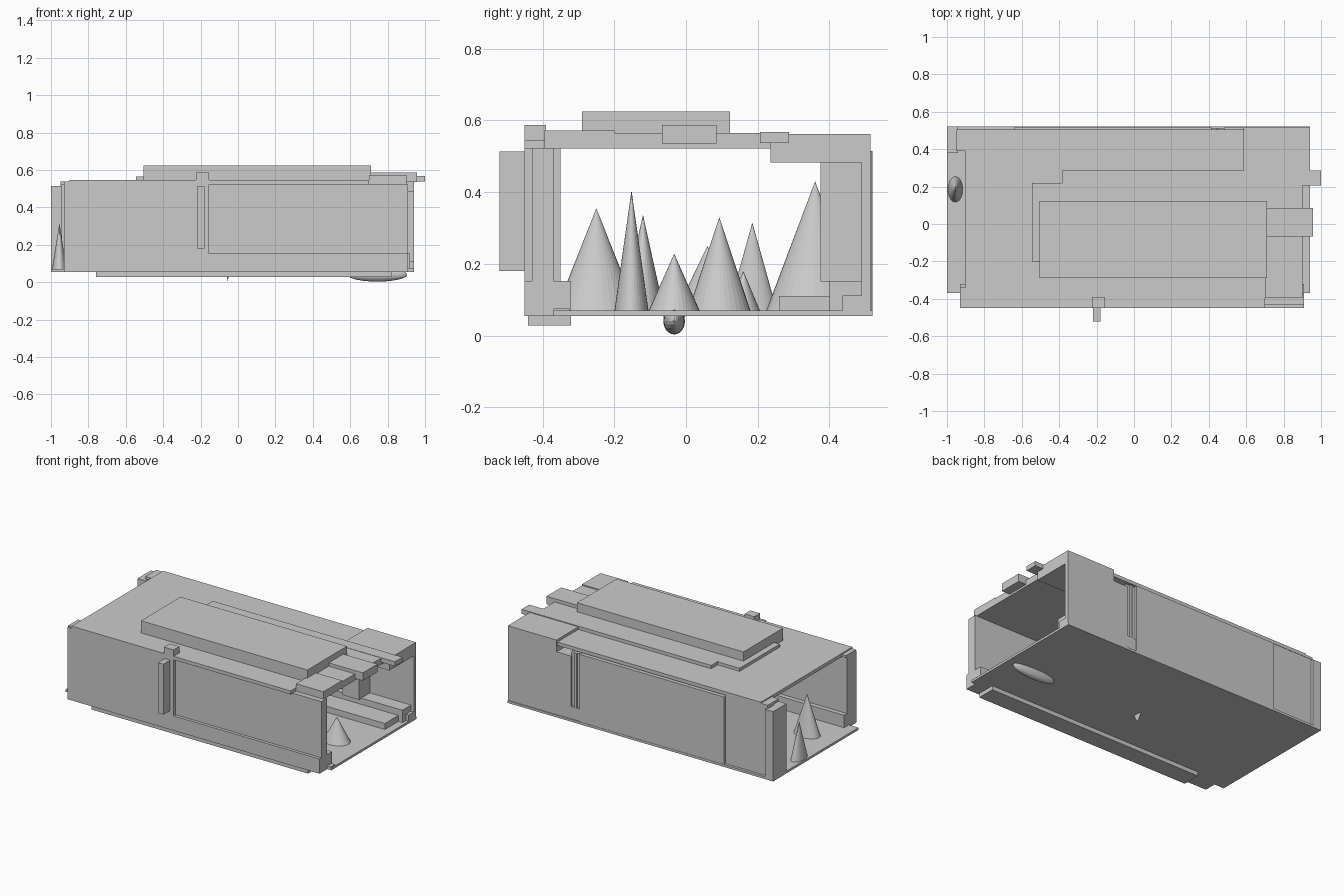
import bpy
from math import pi


def box(name, x0, x1, y0, y1, z0, z1):
    bpy.ops.mesh.primitive_cube_add(size=1, location=((x0 + x1) / 2, (y0 + y1) / 2, (z0 + z1) / 2))
    ob = bpy.context.object
    ob.name = name
    ob.scale = (x1 - x0, y1 - y0, z1 - z0)
    return ob


def spike(name, x, y, base, tip, rx, ry):
    # elliptical cone; a tip below its base points downwards
    bpy.ops.mesh.primitive_cone_add(vertices=32, radius1=1, radius2=0, depth=1,
                                    location=(x, y, (base + tip) / 2))
    ob = bpy.context.object
    ob.name = name
    if tip < base:
        ob.rotation_euler.x = pi
    ob.scale = (rx, ry, abs(tip - base))
    return ob


# Floor and its long beams
box("floor", -1.0, 0.94, -0.37, 0.52, 0.055, 0.07)
box("front_base_beam", -0.93, 0.91, -0.45, -0.32, 0.055, 0.152)
box("front_base_beam_end", 0.90, 0.935, -0.37, -0.325, 0.055, 0.075)
box("front_skid", -0.76, 0.82, -0.44, -0.32, 0.028, 0.056)
box("rear_base_beam", -0.64, 0.92, 0.40, 0.513, 0.068, 0.152)
box("rear_low_step", -0.60, 0.89, 0.26, 0.41, 0.068, 0.11)
box("rear_beam_end", 0.90, 0.94, 0.437, 0.49, 0.068, 0.112)

# Front wall
box("front_left_wall", -0.93, -0.155, -0.45, -0.35, 0.15, 0.53)
box("front_right_wall", -0.16, 0.91, -0.43, -0.37, 0.15, 0.523)
box("front_pillar", -0.22, -0.18, -0.52, -0.44, 0.18, 0.513)
box("front_pillar_cap", -0.225, -0.155, -0.45, -0.39, 0.53, 0.587)

# Rear wall panels and corner post
box("rear_main_wall", -0.64, 0.415, 0.44, 0.518, 0.07, 0.515)
box("rear_wall_seam", 0.41, 0.485, 0.44, 0.502, 0.07, 0.51)
box("rear_seam_strip", 0.44, 0.455, 0.49, 0.513, 0.07, 0.51)
box("rear_right_wall", 0.48, 0.94, 0.49, 0.515, 0.07, 0.485)
box("rear_left_wall", -0.95, -0.64, 0.44, 0.503, 0.07, 0.525)
box("rear_inner_pillar", 0.50, 0.62, 0.375, 0.49, 0.15, 0.483)
box("rear_left_post", -1.0, -0.94, 0.38, 0.52, 0.06, 0.515)

# Roof
box("roof", -0.90, 0.70, -0.45, 0.505, 0.522, 0.545)
box("roof_right_end", 0.69, 0.90, -0.395, 0.25, 0.522, 0.545)
box("roof_front_left_tab", -0.93, -0.89, -0.445, -0.34, 0.522, 0.538)
box("roof_rear_left_tab", -0.95, -0.89, 0.39, 0.505, 0.522, 0.538)
box("roof_front_right_block", 0.70, 0.90, -0.395, -0.20, 0.524, 0.572)
box("roof_rear_right_block", 0.585, 0.94, 0.235, 0.515, 0.482, 0.562)
box("roof_middle_plank", -0.545, 0.90, -0.20, 0.22, 0.537, 0.565)
box("roof_rear_plank", -0.385, 1.0, 0.207, 0.287, 0.537, 0.567)
box("roof_end_block", 0.68, 0.958, -0.067, 0.085, 0.535, 0.587)
box("roof_top_slab", -0.505, 0.71, -0.29, 0.122, 0.54, 0.625)

# Floor spikes: x, y, tip height, x radius, y radius
for i, (x, y, tip, rx, ry) in enumerate([
        (0.10, -0.25, 0.355, 0.09, 0.115), (0.35, -0.152, 0.405, 0.07, 0.048),
        (-0.80, -0.12, 0.337, 0.09, 0.06), (0.745, -0.033, 0.228, 0.09, 0.073),
        (-0.45, 0.06, 0.25, 0.08, 0.09), (0.25, 0.093, 0.33, 0.08, 0.088),
        (-0.20, 0.16, 0.18, 0.06, 0.048), (-0.955, 0.185, 0.315, 0.04, 0.07),
        (0.0, 0.36, 0.43, 0.10, 0.138)]):
    spike(f"floor_spike_{i + 1}", x, y, 0.065, tip, rx, ry)

# Small parts poking out below the floor
spike("under_spike", -0.055, -0.033, 0.06, 0.005, 0.01, 0.035)
bpy.ops.mesh.primitive_uv_sphere_add(segments=32, ring_count=12, location=(0.745, -0.033, 0.04))
bulge = bpy.context.object
bulge.name = "under_bulge"
bulge.scale = (0.16, 0.03, 0.037)
